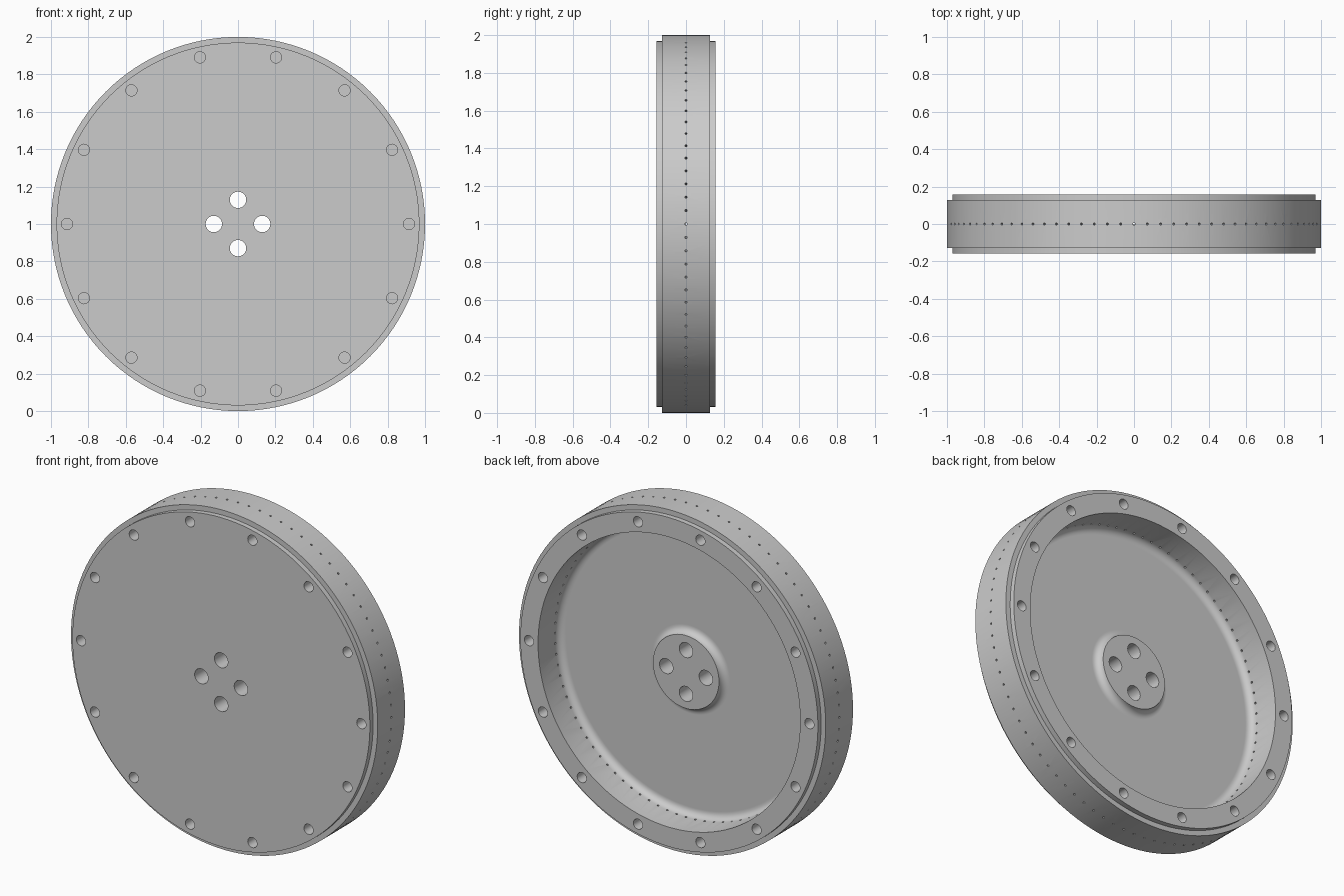
import bpy, bmesh
from math import sin, cos, pi, radians
from mathutils import Matrix, Vector

default = bpy.data.objects.get("Cube")
if default:
    bpy.data.objects.remove(default, do_unlink=True)

CENTRE = Vector((0, 0, 1))
HALF, SHOULDER = 0.157, 0.127       # half thickness at face and at outer band
LIP_R, INNER_R, HUB_R = 0.97, 0.855, 0.215
FLOOR, FILLET = -0.04, 0.04         # recess floor and its blend radius

grey = bpy.data.materials.new("plain grey")
grey.use_nodes = True
grey.diffuse_color = (0.6, 0.6, 0.6, 1)
grey.node_tree.nodes["Principled BSDF"].inputs["Base Color"].default_value = (0.6, 0.6, 0.6, 1)


def make_object(name, bm):
    bmesh.ops.recalc_face_normals(bm, faces=bm.faces)
    mesh = bpy.data.meshes.new(name)
    bm.to_mesh(mesh)
    bm.free()
    mesh.materials.append(grey)
    obj = bpy.data.objects.new(name, mesh)
    bpy.context.collection.objects.link(obj)
    return obj


def blend(r, start, steps=6):
    """Quarter-round hollow between the floor and a wall."""
    arc = [radians(start + 90 * i / steps) for i in range(steps + 1)]
    return [(r + FILLET * cos(a), FLOOR + FILLET + FILLET * sin(a)) for a in arc]


# Wheel body: profile (radius, depth) turned around the axle
profile = [(0, -HALF), (LIP_R, -HALF), (LIP_R, -SHOULDER), (1, -SHOULDER),
           (1, SHOULDER), (LIP_R, SHOULDER), (LIP_R, HALF), (INNER_R, HALF)]
profile += reversed(blend(INNER_R - FILLET, 270))
profile += [(INNER_R - FILLET - 0.005, FLOOR), (HUB_R + FILLET + 0.005, FLOOR)]
profile += reversed(blend(HUB_R + FILLET, 180))
profile += [(0, FLOOR + FILLET)]

bm = bmesh.new()
verts = [bm.verts.new((r, y, 1)) for r, y in profile]
edges = [bm.edges.new(pair) for pair in zip(verts, verts[1:])]
bmesh.ops.spin(bm, geom=verts + edges, cent=CENTRE, axis=(0, 1, 0),
               angle=2 * pi, steps=128, use_merge=False)
bmesh.ops.remove_doubles(bm, verts=bm.verts, dist=1e-5)
poles = [v for v in bm.verts if Vector((v.co.x, v.co.z - 1)).length < 1e-4]
bmesh.ops.dissolve_verts(bm, verts=poles)
wheel = make_object("wheel_body", bm)

# Hole cutters
cut = bmesh.new()


def drill(middle, axis, radius, length, sides):
    turn = axis.to_track_quat('Z', 'Y').to_matrix().to_4x4()
    bmesh.ops.create_cone(cut, cap_ends=True, segments=sides, radius1=radius,
                          radius2=radius, depth=length,
                          matrix=Matrix.Translation(middle) @ turn)


def ring(count):
    for i in range(count):
        a = 2 * pi * i / count
        yield Vector((cos(a), 0, sin(a)))


AXLE = Vector((0, 1, 0))
for d in ring(4):                   # hub holes, right through
    drill(CENTRE + d * 0.129, AXLE, 0.044, 1, 32)
for d in ring(14):                  # blind bolt holes on both faces
    for side in (-1, 1):
        drill(CENTRE + d * 0.914 + AXLE * side * HALF, AXLE, 0.03, 0.2, 24)
for d in ring(88):                  # fine radial holes through the rim
    drill(CENTRE + d * 0.93, d, 0.006, 0.22, 8)
cutter = make_object("hole_cutter", cut)
cutter.hide_render = True

mod = wheel.modifiers.new("holes", 'BOOLEAN')
mod.operation = 'DIFFERENCE'
mod.solver = 'EXACT'
mod.object = cutter
bpy.ops.object.select_all(action='DESELECT')
wheel.select_set(True)
bpy.context.view_layer.objects.active = wheel
bpy.ops.object.modifier_apply(modifier=mod.name)
bpy.data.objects.remove(cutter, do_unlink=True)
bpy.ops.object.shade_smooth_by_angle(angle=radians(32))
